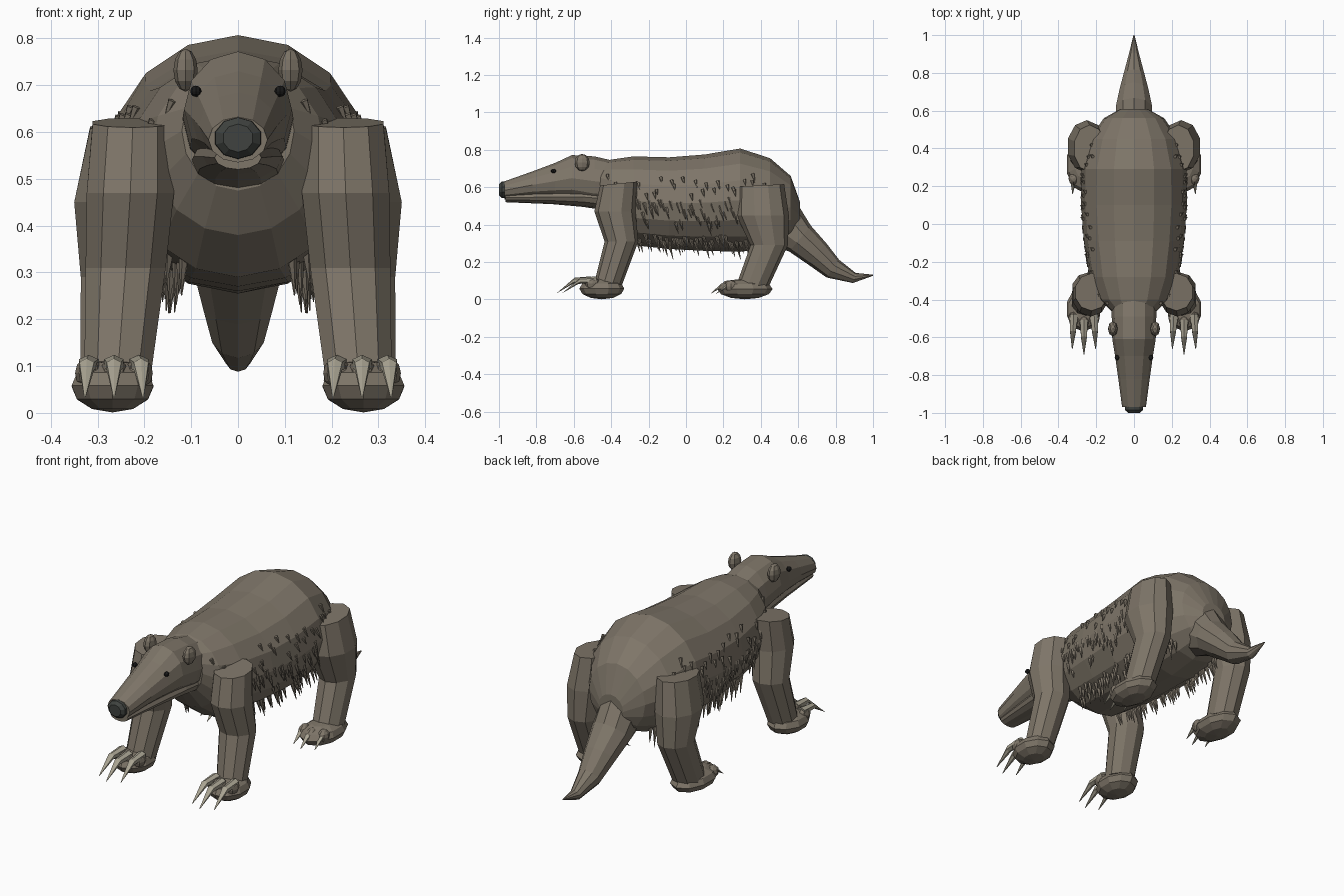
import bpy, bmesh, random
from math import sin, cos, pi, radians
from mathutils import Vector, Matrix

if "Cube" in bpy.data.objects:
    bpy.data.objects.remove(bpy.data.objects["Cube"])

random.seed(4)

def mat(name, c):
    m = bpy.data.materials.new(name)
    m.diffuse_color = (*c, 1)
    m.use_nodes = True
    m.node_tree.nodes["Principled BSDF"].inputs["Base Color"].default_value = m.diffuse_color
    return m

FUR = mat("fur", (0.21, 0.18, 0.14))
CLAW = mat("claw", (0.40, 0.37, 0.29))
DARK = mat("dark", (0.05, 0.055, 0.05))
EYE = mat("eye", (0.01, 0.01, 0.01))

def finish(name, bm, m):
    bmesh.ops.recalc_face_normals(bm, faces=bm.faces)
    me = bpy.data.meshes.new(name)
    bm.to_mesh(me)
    bm.free()
    me.materials.append(m)
    ob = bpy.data.objects.new(name, me)
    bpy.context.collection.objects.link(ob)
    return ob

def loft(bm, rings, n):
    """ring = x, y, z, half width, half depth, tilt of depth axis in the yz plane"""
    rows = []
    for x, y, z, a, b, t in rings:
        t = radians(t)
        row = []
        for i in range(n):
            q = 2 * pi * i / n
            d = b * cos(q)
            row.append(bm.verts.new((x + a * sin(q), y + d * cos(t), z + d * sin(t))))
        rows.append(row)
    for r, s in zip(rows, rows[1:]):
        for i in range(n):
            j = (i + 1) % n
            bm.faces.new((r[i], r[j], s[j], s[i]))
    bm.faces.new(rows[0])
    bm.faces.new(rows[-1])

def tube(name, rings, n, m=FUR):
    bm = bmesh.new()
    loft(bm, rings, n)
    return finish(name, bm, m)

def ball(name, c, r, m=FUR, u=10, v=6):
    bm = bmesh.new()
    bmesh.ops.create_uvsphere(bm, u_segments=u, v_segments=v, radius=1,
                              matrix=Matrix.Translation(c) @ Matrix.Diagonal((*r, 1)))
    return finish(name, bm, m)

# body: y, bottom z, top z, half width
BODY = [(-.46, .475, .73, .12), (-.40, .38, .748, .185), (-.28, .29, .765, .235),
        (-.09, .27, .76, .265), (.10, .26, .775, .28), (.29, .255, .807, .278),
        (.45, .275, .755, .235), (.56, .32, .66, .16), (.61, .38, .52, .07)]
tube("body", [(0, y, (b + t) / 2, w, (t - b) / 2, 90) for y, b, t, w in BODY], 16)

# head, lower jaw and nose
HEAD = [(-.36, .50, .735, .12), (-.49, .50, .765, .118), (-.61, .525, .772, .115),
        (-.70, .535, .73, .10), (-.82, .54, .685, .083), (-.97, .535, .632, .063)]
tube("head", [(0, y, (b + t) / 2, w, (t - b) / 2, 90) for y, b, t, w in HEAD], 12)
JAW = [(-.42, .475, .60, .10), (-.55, .495, .60, .095), (-.72, .51, .585, .075), (-.965, .52, .57, .05)]
tube("lower_jaw", [(0, y, (b + t) / 2, w, (t - b) / 2, 90) for y, b, t, w in JAW], 12)
tube("nose", [(0, -.96, .587, .052, .045, 90), (0, -.985, .587, .05, .044, 90),
              (0, -1.0, .587, .033, .03, 90)], 10, DARK)

# tail
tube("tail", [(0, .53, .40, .10, .13, 60), (0, .61, .325, .10, .09, 50), (0, .70, .245, .08, .075, 48),
              (0, .785, .165, .058, .058, 55), (0, .90, .115, .028, .028, 75),
              (0, 1.0, .13, .003, .003, 105)], 10)

def claw(name, x, pts, w, spread):
    """curved claw through three (y, z) points, fanning outward"""
    (y0, z0), (y1, z1), (y2, z2) = pts
    return tube(name, [(x, y0, z0, w, w * .8, 80), (x + spread * .5, y1, z1, w * .75, w * .7, 75),
                       (x + spread, y2, z2, .002, .002, 45)], 6, CLAW)

for s, side in ((1, "right"), (-1, "left")):
    ball("ear_" + side, (s * .112, -.555, .732), (.026, .04, .046), u=8)
    ball("eye_" + side, (s * .09, -.708, .687), (.012, .014, .012), EYE, 8)
    # legs
    tube("front_leg_" + side, [(s * .225, -.36, .62, .09, .10, 6), (s * .23, -.38, .47, .098, .11, 0),
                               (s * .24, -.345, .31, .09, .09, 0), (s * .258, -.42, .07, .074, .075, 0)], 10)
    tube("hind_leg_" + side, [(s * .235, .40, .61, .085, .125, 3), (s * .25, .41, .45, .105, .14, 0),
                              (s * .255, .445, .29, .085, .10, 0), (s * .265, .355, .07, .075, .088, 0)], 10)
    # feet
    ball("front_foot_" + side, (s * .268, -.45, .058), (.092, .12, .057))
    ball("hind_foot_" + side, (s * .268, .315, .056), (.092, .148, .055))
    # toes and claws
    for k in (-1, 0, 1):
        x = s * .265 + k * .054
        back = .03 * abs(k)
        ball("front_toe_" + side, (x, -.515 + back * .5, .085), (.029, .04, .034), u=8)
        claw("front_claw_" + side, x, [(-.51 + back, .105), (-.60 + back, .10), (-.69 + back, .035)], .024, k * .008)
        ball("hind_toe_" + side, (x, .225 + back * .5, .07), (.028, .035, .032), u=8)
        claw("hind_claw_" + side, x, [(.235 + back, .075), (.185 + back, .072), (.13 + back, .03)], .019, k * .006)

def section(y):
    """interpolated body section at y"""
    for p, q in zip(BODY, BODY[1:]):
        if p[0] <= y <= q[0]:
            f = (y - p[0]) / (q[0] - p[0])
            return [u + (v - u) * f for u, v in zip(p, q)][1:]

def tufts(name, count, y_range, angle_range, length, width, lean):
    """small hair cones on both flanks; angle from straight down"""
    bm = bmesh.new()
    for i in range(count):
        y = y_range[0] + (y_range[1] - y_range[0]) * (i + random.random()) / count
        q = radians(random.uniform(*angle_range))
        b, t, w = section(y)
        x, z = w * sin(q), (b + t) / 2 - (t - b) / 2 * cos(q)
        h = length * random.uniform(.75, 1.25)
        for s in (1, -1):
            d = Vector((s * lean * sin(q), .25, -1)).normalized()
            p = Vector((s * x * .98, y, z + .012)) + d * h / 2
            m = Matrix.Translation(p) @ d.to_track_quat('Z', 'Y').to_matrix().to_4x4()
            bmesh.ops.create_cone(bm, cap_ends=True, segments=5, radius1=width,
                                  radius2=width * .12, depth=h, matrix=m)
    return finish(name, bm, FUR)

# belly fringe and flank hair
tufts("belly_fringe", 44, (-.27, .47), (28, 46), .085, .011, .15)
tufts("lower_flank_hair", 42, (-.27, .26), (60, 92), .06, .010, .15)
tufts("upper_flank_hair", 26, (-.43, .42), (95, 122), .04, .010, .45)
